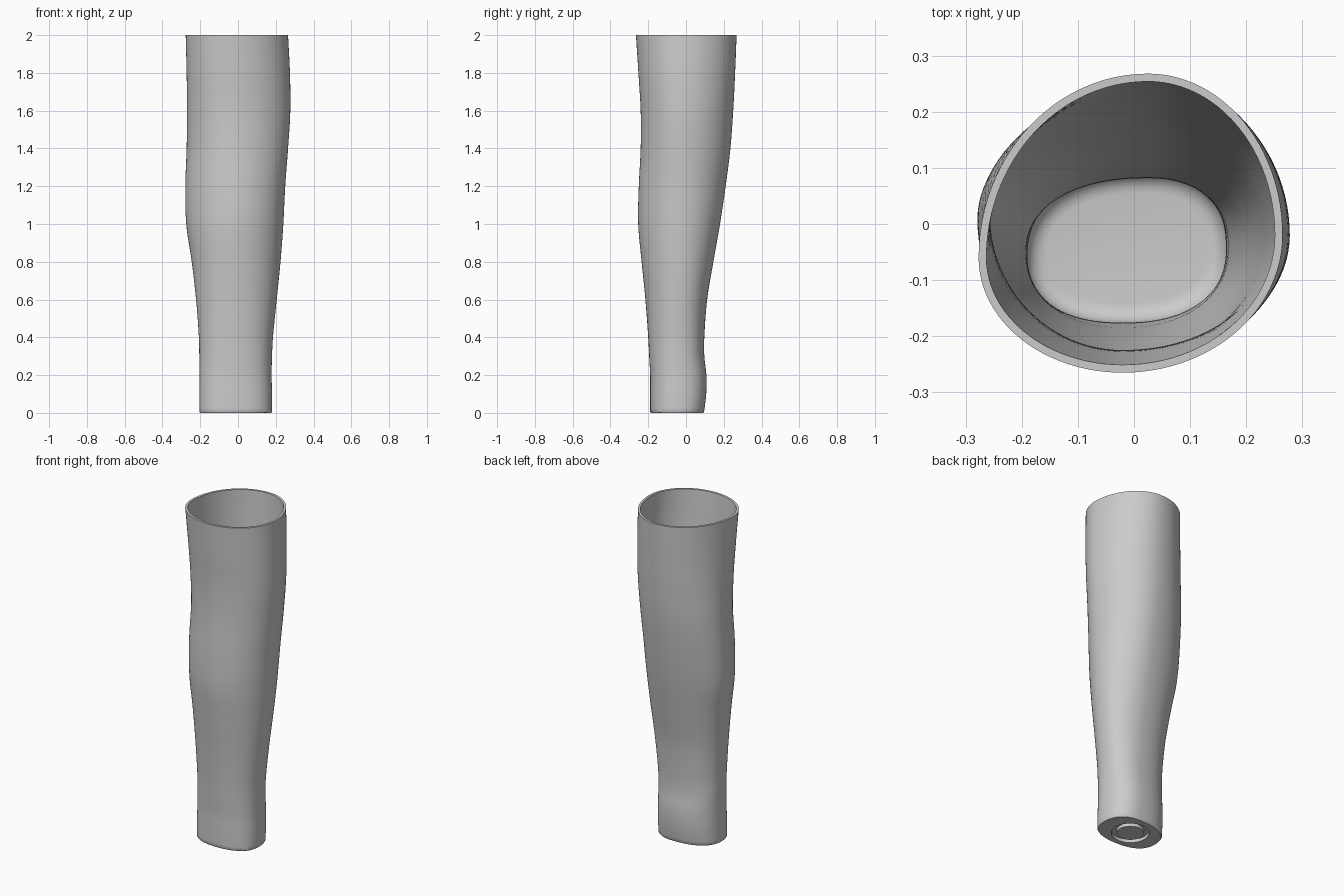
import bpy
import bmesh
import math

old = bpy.data.objects.get("Cube")
if old:
    bpy.data.objects.remove(old, do_unlink=True)

SEGMENTS = 96
WALL = 0.014
FLOOR = 0.04

# Stations up the sleeve: height, left, right, front, back, height of left bulge in y
STATIONS = [
    (0.0, -.205, .18, -.19, .095, -.06),
    (0.1, -.205, .18, -.19, .107, -.06),
    (0.2, -.204, .178, -.19, .108, -.06),
    (0.3, -.205, .18, -.195, .097, -.05),
    (0.4, -.207, .185, -.2, .097, -.05),
    (0.6, -.222, .205, -.215, .112, -.04),
    (0.8, -.245, .225, -.235, .145, -.02),
    (1.0, -.274, .24, -.253, .18, 0),
    (1.2, -.279, .25, -.25, .21, .01),
    (1.4, -.272, .265, -.24, .235, .02),
    (1.6, -.27, .277, -.24, .25, 0),
    (1.8, -.272, .275, -.252, .26, -.03),
    (2.0, -.277, .265, -.265, .268, -.06),
]


def sample(z):
    """Smooth interpolation of the station values at a height."""
    last = len(STATIONS) - 1
    i = 0
    while i < last - 1 and STATIONS[i + 1][0] < z:
        i += 1
    a, b = STATIONS[i], STATIONS[i + 1]
    before, after = STATIONS[max(i - 1, 0)], STATIONS[min(i + 2, last)]
    span = b[0] - a[0]
    t = (z - a[0]) / span
    values = []
    for k in range(1, len(a)):
        start = (b[k] - before[k]) / (b[0] - before[0]) * span
        end = (after[k] - a[k]) / (after[0] - a[0]) * span
        values.append(a[k] * (1 + 2 * t) * (1 - t) ** 2 + start * t * (1 - t) ** 2
                      + b[k] * t * t * (3 - 2 * t) + end * t * t * (t - 1))
    return values


def section(z, inset=0.0, height=None):
    """Closed outline of four rounded quadrants that meet at the extremes."""
    left, right, front, back, left_y = sample(z)
    right_y = -0.05 + 0.03 * min(z, 1)
    power = 0.84 + 0.16 * min(z, 1)
    points = []
    for i in range(SEGMENTS):
        angle = math.tau * i / SEGMENTS
        c, s = math.cos(angle), math.sin(angle)
        mid_x = 0.025 if s > 0 else -0.02
        mid_y = right_y if c > 0 else left_y
        reach_x = (right if c > 0 else -left) - inset
        reach_x += -mid_x if c > 0 else mid_x
        reach_y = (back - mid_y if s > 0 else mid_y - front) - inset
        points.append((mid_x + math.copysign(abs(c) ** power, c) * reach_x,
                       mid_y + math.copysign(abs(s) ** power, s) * reach_y,
                       z if height is None else height))
    return points


def circle(radius, z):
    return [(-0.015 + radius * math.cos(math.tau * i / SEGMENTS),
             -0.05 + radius * math.sin(math.tau * i / SEGMENTS), z)
            for i in range(SEGMENTS)]


# Underside: central disc and round groove
loops = [circle(0.075, 0), circle(0.075, 0.02), circle(0.105, 0.02), circle(0.105, 0)]

# Outer wall, with a small eased bottom edge
loops.append(section(0, 0.004))
loops += [section(0.006)]
loops += [section(z / 40) for z in range(1, 81)]

# Inner wall, then a filleted floor
loops += [section(z / 40, WALL) for z in range(80, 2, -1)]
FILLET = 0.035
for step in range(1, 7):
    turn = math.pi / 2 * step / 6
    loops.append(section(FLOOR + FILLET, WALL + FILLET * (1 - math.cos(turn)),
                         FLOOR + FILLET * (1 - math.sin(turn))))

bm = bmesh.new()
rings = [[bm.verts.new(p) for p in loop] for loop in loops]
for low, high in zip(rings, rings[1:]):
    for i in range(SEGMENTS):
        j = (i + 1) % SEGMENTS
        bm.faces.new((low[i], low[j], high[j], high[i]))
bm.faces.new(rings[0][::-1])
bm.faces.new(rings[-1])
bmesh.ops.recalc_face_normals(bm, faces=bm.faces)
mesh = bpy.data.meshes.new("hollow_sleeve")
bm.to_mesh(mesh)
bm.free()

sleeve = bpy.data.objects.new("hollow_sleeve", mesh)
bpy.context.collection.objects.link(sleeve)

# Plain grey finish
grey = bpy.data.materials.new("plain grey")
grey.use_nodes = True
colour = (0.6, 0.6, 0.6, 1)
grey.diffuse_color = colour
grey.node_tree.nodes["Principled BSDF"].inputs["Base Color"].default_value = colour
mesh.materials.append(grey)

bpy.ops.object.select_all(action="DESELECT")
sleeve.select_set(True)
bpy.context.view_layer.objects.active = sleeve
bpy.ops.object.shade_smooth_by_angle(angle=math.radians(35))
